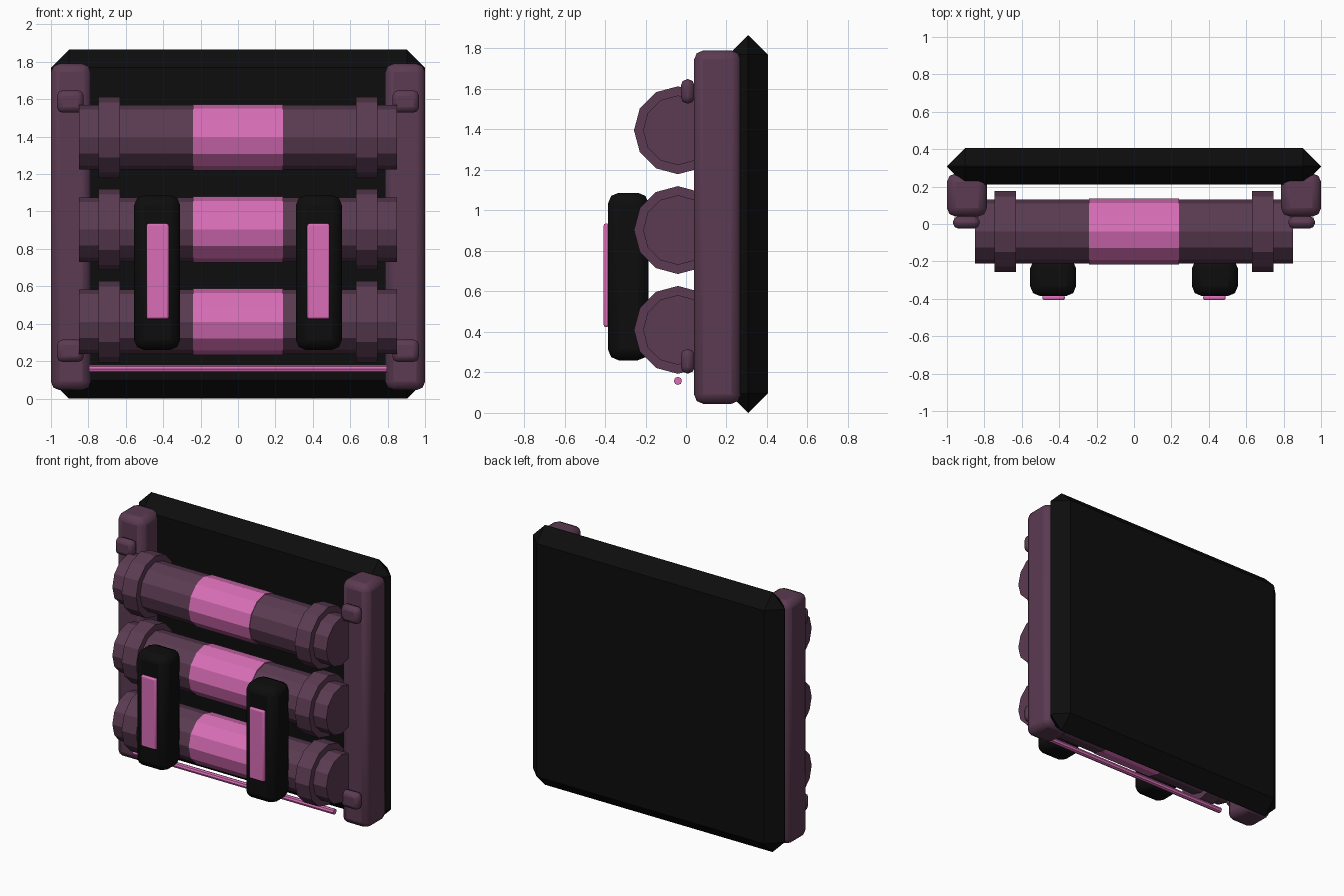
import bpy
import math

if "Cube" in bpy.data.objects:
    bpy.data.objects.remove(bpy.data.objects["Cube"])


def material(name, rgb):
    m = bpy.data.materials.new(name)
    m.diffuse_color = (*rgb, 1.0)
    m.use_nodes = True
    m.node_tree.nodes["Principled BSDF"].inputs["Base Color"].default_value = m.diffuse_color
    return m


BLACK = material("black", (0.004, 0.004, 0.004))
PLUM = material("dark plum", (0.105, 0.043, 0.083))
PINK = material("pink", (0.69, 0.155, 0.47))


def box(name, x, y, z, mat, bevel, segments=1):
    """Bevelled box from (min, max) ranges on each axis."""
    bpy.ops.mesh.primitive_cube_add(
        size=1, location=[(a + b) / 2 for a, b in (x, y, z)])
    ob = bpy.context.object
    ob.name = name
    ob.scale = [b - a for a, b in (x, y, z)]
    bpy.ops.object.transform_apply(location=False, rotation=False, scale=True)
    ob.data.materials.append(mat)
    mod = ob.modifiers.new("bevel", 'BEVEL')
    mod.width = bevel
    mod.segments = segments
    mod.limit_method = 'NONE'
    if segments > 1:
        bpy.ops.object.shade_smooth_by_angle(angle=math.radians(35))
    return ob


def tube(name, x0, x1, y, z, radius, mat, sides=12):
    """Faceted cylinder lying along x."""
    bpy.ops.mesh.primitive_cylinder_add(
        vertices=sides, radius=radius, depth=x1 - x0,
        location=((x0 + x1) / 2, y, z), rotation=(0, math.pi / 2, 0))
    ob = bpy.context.object
    ob.name = name
    ob.data.materials.append(mat)
    return ob


def sides_x(s, inner, outer):
    return tuple(sorted((s * inner, s * outer)))


# Back panel with wide chamfers
box("back_panel", (-1, 1), (0.21, 0.405), (0, 1.865), BLACK, 0.096)

# Three horizontal canisters with centre bands and end collars
TUBE_Y = -0.04
for i, z in enumerate((0.41, 0.903, 1.396), 1):
    tube(f"canister_{i}", -0.85, 0.85, TUBE_Y, z, 0.172, PLUM)
    tube(f"canister_band_{i}", -0.24, 0.24, TUBE_Y, z, 0.177, PINK)
    for side, s in (("left", -1), ("right", 1)):
        tube(f"collar_{side}_{i}", *sides_x(s, 0.63, 0.745),
             TUBE_Y, z, 0.217, PLUM)

for side, s in (("left", -1), ("right", 1)):
    # Side rails with small clips near each end
    box(f"side_rail_{side}", sides_x(s, 0.787, 1.0), (0.04, 0.27),
        (0.045, 1.79), PLUM, 0.045, 2)
    for end, z in (("lower", 0.255), ("upper", 1.588)):
        box(f"clip_{end}_{side}", sides_x(s, 0.825, 0.968), (-0.025, 0.042),
            (z - 0.06, z + 0.06), PLUM, 0.03, 2)
    # Upright latches with light strips
    box(f"latch_{side}", sides_x(s, 0.31, 0.555), (-0.385, -0.185),
        (0.26, 1.087), BLACK, 0.052, 2)
    box(f"latch_strip_{side}", sides_x(s, 0.37, 0.49), (-0.407, -0.38),
        (0.425, 0.935), PINK, 0.01, 2)

# Thin rod along the bottom
tube("bottom_rod", -0.797, 0.797, TUBE_Y, 0.158, 0.02, PINK, 8)
